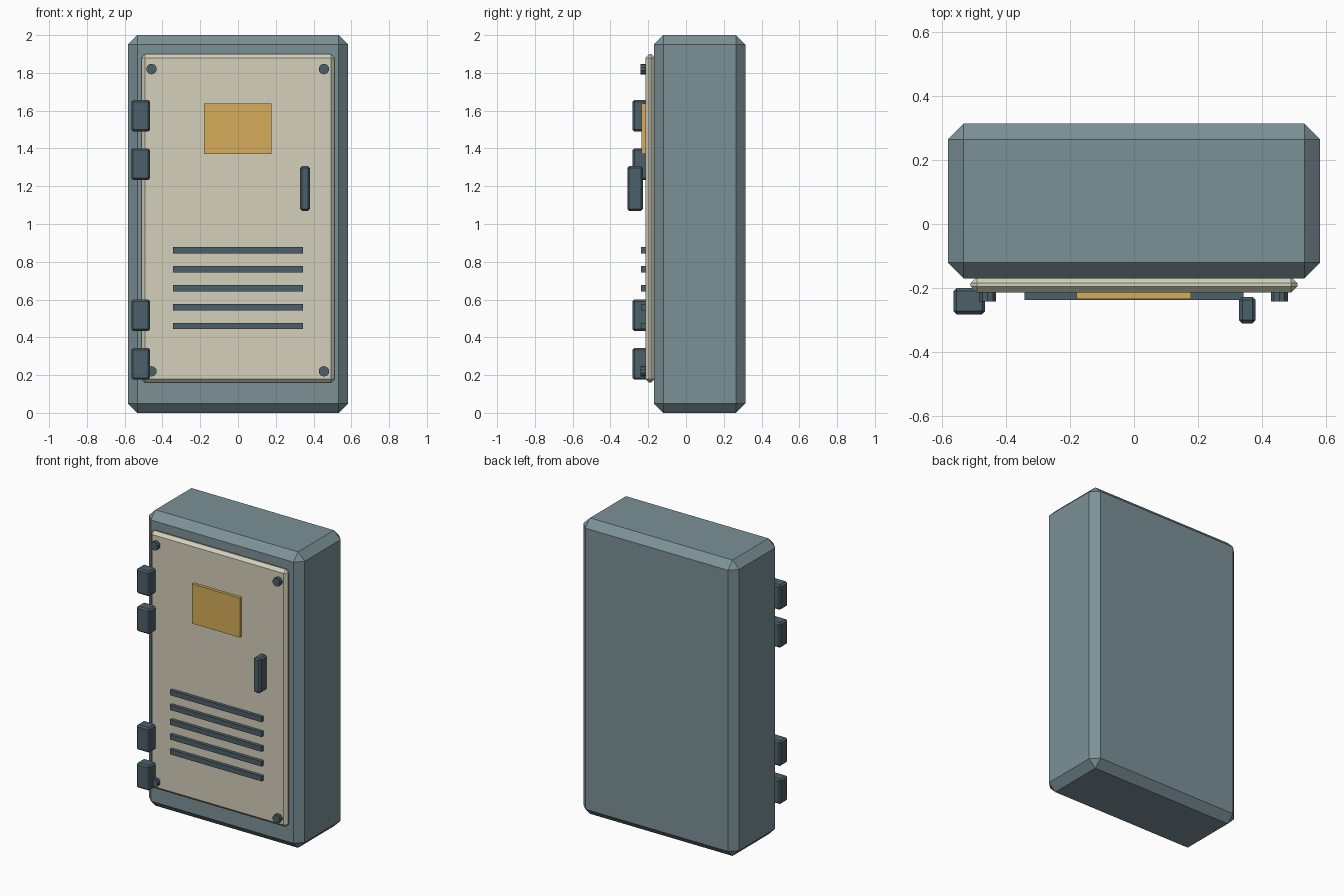
import bpy
from math import pi

cube = bpy.data.objects.get("Cube")
if cube:
    bpy.data.objects.remove(cube, do_unlink=True)


def material(name, rgb):
    mat = bpy.data.materials.new(name)
    mat.use_nodes = True
    colour = (*rgb, 1)
    mat.diffuse_color = colour
    mat.node_tree.nodes["Principled BSDF"].inputs["Base Color"].default_value = colour
    return mat


steel = material("blue grey steel", (0.20, 0.285, 0.31))
cream = material("cream paint", (0.66, 0.63, 0.50))
dark = material("dark slate metal", (0.073, 0.115, 0.142))
brass = material("ochre plate", (0.66, 0.42, 0.10))


def box(name, low, high, mat, bevel=0.0):
    """Box between two corners, with an optional flat chamfer."""
    centre = [(a + b) / 2 for a, b in zip(low, high)]
    bpy.ops.mesh.primitive_cube_add(size=1, location=centre)
    obj = bpy.context.object
    obj.name = name
    obj.scale = [b - a for a, b in zip(low, high)]
    bpy.ops.object.transform_apply(location=False, rotation=False, scale=True)
    obj.data.materials.append(mat)
    if bevel:
        mod = obj.modifiers.new("chamfer", "BEVEL")
        mod.width = bevel
        mod.segments = 1
    return obj


# Cabinet and door
box("cabinet_body", (-0.583, -0.17, 0), (0.583, 0.314, 2), steel, 0.05)
box("door", (-0.512, -0.215, 0.16), (0.512, -0.165, 1.90), cream, 0.02)

# Label plate and handle
box("label_plate", (-0.18, -0.235, 1.37), (0.178, -0.21, 1.637), brass)
box("handle", (0.329, -0.311, 1.07), (0.381, -0.228, 1.306), dark, 0.01)

# Hinges on the right edge of the door
for i, z in enumerate((0.26, 0.517, 1.317, 1.573)):
    box(f"hinge_{i + 1}", (-0.565, -0.283, z - 0.084), (-0.466, -0.2, z + 0.084), dark, 0.01)

# Vent slats
for i in range(5):
    z = 0.46 + 0.1 * i
    box(f"vent_slat_{i + 1}", (-0.343, -0.238, z - 0.017), (0.343, -0.21, z + 0.017), dark)

# Corner bolts
for side, x in (("right", -0.458), ("left", 0.455)):
    for level, z in (("lower", 0.22), ("upper", 1.82)):
        bpy.ops.mesh.primitive_cylinder_add(
            vertices=10, radius=0.028, depth=0.032,
            location=(x, -0.226, z), rotation=(pi / 2, 0, 0))
        bolt = bpy.context.object
        bolt.name = f"bolt_{level}_{side}"
        bolt.data.materials.append(dark)
